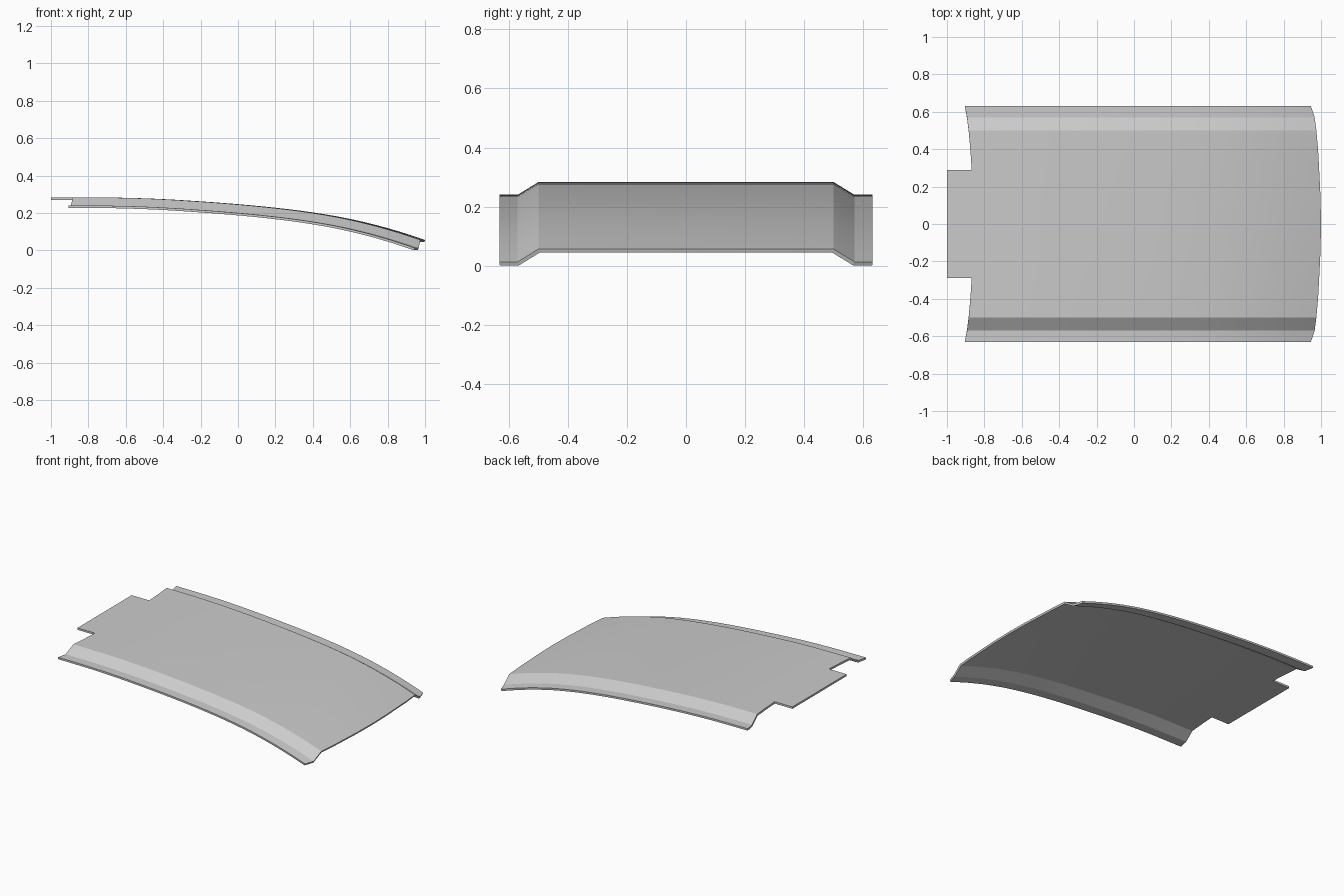
import bpy, bmesh, math

if "Cube" in bpy.data.objects:
    bpy.data.objects.remove(bpy.data.objects["Cube"])

# Lengthwise arc (x, z) of the top face
ARC = [(-1.0, .283), (-.8, .283), (-.6, .281), (-.4, .274), (-.2, .262), (0, .247),
       (.2, .228), (.4, .203), (.6, .168), (.8, .119), (1.0, .056)]
# Half cross-section: y, drop below the arc, left end x, right end x
HALF = [(0, 0, -.867, 1.0), (.15, 0, -.867, .997), (.29, 0, -.868, .990),
        (.40, 0, -.875, .984), (.50, 0, -.884, .975),
        (.57, .043, -.893, .966), (.632, .043, -.905, .945)]
SECTION = [(-y, d, a, b) for y, d, a, b in reversed(HALF[1:])] + HALF
STEPS = 28


def height(x):
    """Smooth (Catmull-Rom) height along the arc."""
    u = min(max((x + 1) / .2, 0), 10)
    i = min(int(u), 9)
    t = u - i
    p0, p1, p2, p3 = (ARC[min(max(k, 0), 10)][1] for k in range(i - 1, i + 3))
    if i == 9:
        p3 = 2 * p2 - p1 - .012
    return p1 + .5 * t * (p2 - p0 + t * (2*p0 - 5*p1 + 4*p2 - p3 + t * (3*(p1 - p2) + p3 - p0)))


bm = bmesh.new()

# Main curved panel with stepped side flanges
columns = []
for y, drop, x0, x1 in SECTION:
    col = []
    for i in range(STEPS + 1):
        s = i / STEPS
        z = height(-.867 + 1.867 * s) - drop
        col.append(bm.verts.new((x0 + (x1 - x0) * s, y, z)))
    columns.append(col)
for a, b in zip(columns, columns[1:]):
    for i in range(STEPS):
        bm.faces.new((a[i], a[i + 1], b[i + 1], b[i]))

# Tab on the left end
tab_cols = [c for c, row in zip(columns, SECTION) if abs(row[0]) < .3]
tips = [bm.verts.new((-1.0, c[0].co.y, height(-1))) for c in tab_cols]
for k in range(len(tips) - 1):
    bm.faces.new((tips[k], tab_cols[k][0], tab_cols[k + 1][0], tips[k + 1]))

bmesh.ops.recalc_face_normals(bm, faces=bm.faces[:])
if sum(f.normal.z for f in bm.faces) < 0:
    bmesh.ops.reverse_faces(bm, faces=bm.faces[:])
mesh = bpy.data.meshes.new("curved_panel")
bm.to_mesh(mesh)
bm.free()
panel = bpy.data.objects.new("curved_panel", mesh)
bpy.context.collection.objects.link(panel)

# Sheet thickness, grown downward
solid = panel.modifiers.new("thickness", 'SOLIDIFY')
solid.thickness = .013
solid.offset = -1
solid.use_even_offset = True

bpy.context.view_layer.objects.active = panel
panel.select_set(True)
bpy.ops.object.modifier_apply(modifier=solid.name)
bpy.ops.object.shade_smooth_by_angle(angle=math.radians(20))
